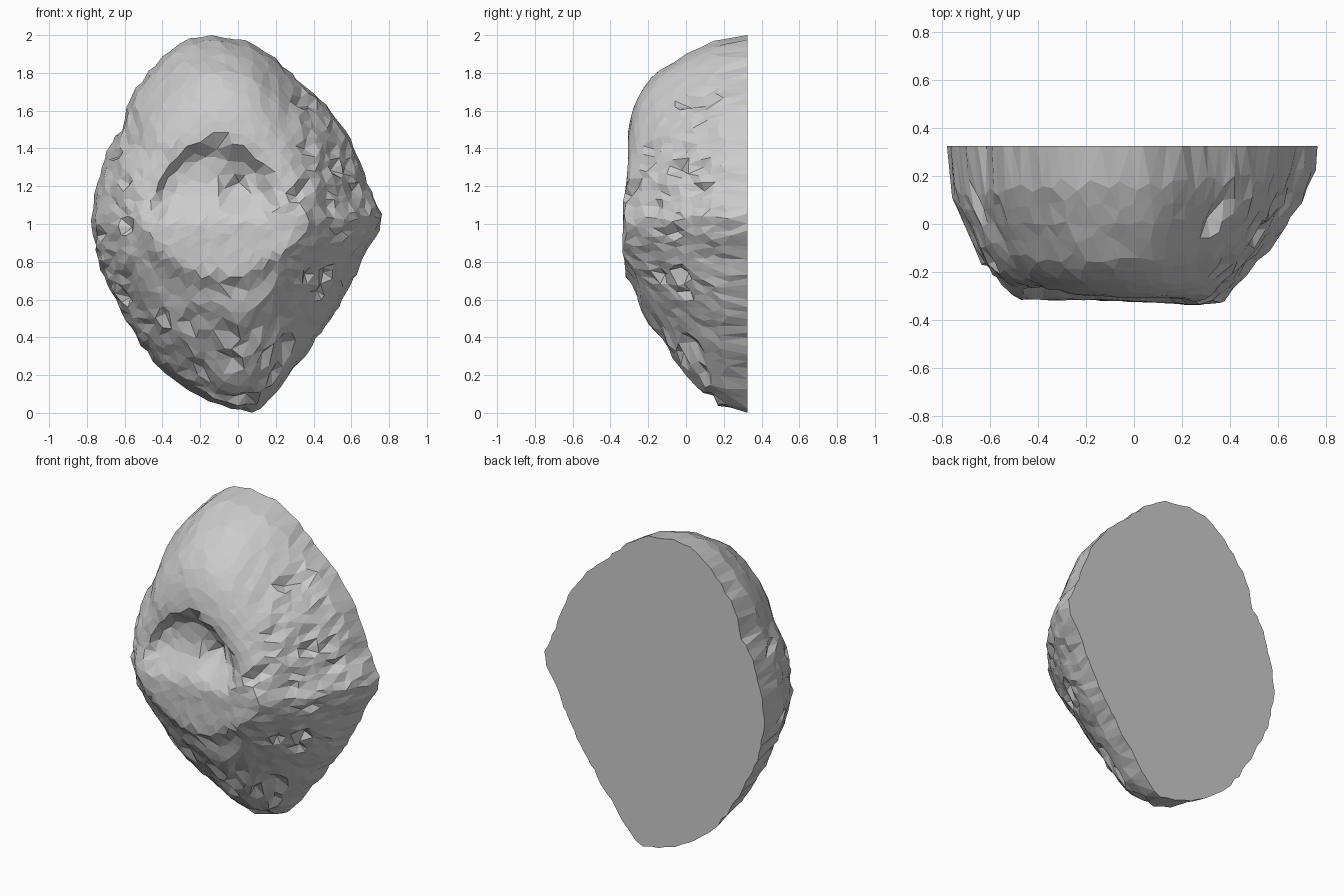
import bpy, bmesh, math, random
from mathutils import Vector
from mathutils.geometry import delaunay_2d_cdt

if "Cube" in bpy.data.objects:
    bpy.data.objects.remove(bpy.data.objects["Cube"])

random.seed(7)
RINGS = 18
BACK = 0.325

# Outline of the flat back as (x, z), anticlockwise from the right corner
OUTLINE = [(.775, 1.03), (.69, 1.2), (.61, 1.42), (.48, 1.62), (.35, 1.73), (.22, 1.86),
           (.1, 1.95), (-.1, 2.0), (-.3, 1.97), (-.43, 1.85), (-.58, 1.66), (-.62, 1.5),
           (-.69, 1.4), (-.75, 1.2), (-.775, 1.02), (-.74, .8), (-.65, .6), (-.56, .44),
           (-.48, .31), (-.38, .2), (-.22, .1), (-.07, .02), (.06, 0), (.15, .04),
           (.27, .2), (.42, .4), (.56, .62), (.66, .82)]

# Depth y from centre to rim, towards right, up, left and down
T = [0, .2, .3, .4, .5, .6, .7, .8, .9, .97, 1]
DEPTH = [[-.29, -.30, -.31, -.325, -.31, -.23, -.13, -.03, .09, .2, BACK],
         [-.29, -.295, -.30, -.305, -.305, -.285, -.24, -.16, 0, .15, BACK],
         [-.29, -.285, -.28, -.275, -.27, -.265, -.245, -.18, -.01, .12, BACK],
         [-.29, -.285, -.27, -.255, -.225, -.14, -.07, 0, .1, .18, BACK]]


def lerp_table(xs, ys, x):
    for i in range(len(xs) - 1):
        if x <= xs[i + 1]:
            f = (x - xs[i]) / (xs[i + 1] - xs[i])
            return ys[i] + f * (ys[i + 1] - ys[i])
    return ys[-1]


def step(a, b, x):
    f = min(1, max(0, (x - a) / (b - a)))
    return f * f * (3 - 2 * f)


polar = sorted((math.atan2(z - 1, x) % math.tau, math.hypot(x, z - 1)) for x, z in OUTLINE)
polar = ([(polar[-1][0] - math.tau, polar[-1][1])] + polar
         + [(polar[0][0] + math.tau, polar[0][1])])
ANGLES, RADII = zip(*polar)


def relief(x, z):
    """Spiral hollow: recess under a brow, raised lower lobe, small pit."""
    d = math.hypot(x + .12, z - 1.11)
    brow = .085 * (1 - step(.26, .33, d)) * step(.95, 1.25, z)
    e = math.hypot((x + .1) / 1.08, z - 1.1)
    lobe = -.05 * (1 - step(.38, .45, e)) * (1 - step(.95, 1.2, z))
    pit = .06 * (1 - step(.03, .1, math.hypot(x - .0, z - 1.2)))
    return brow + lobe + pit


def surface_point(u, v):
    r = min(1, math.hypot(u, v))
    a = math.atan2(v, u) % math.tau
    t = .5 * r + .5 * math.sin(r * math.pi / 2)
    rad = lerp_table(ANGLES, RADII, a) * t
    q = a / (math.pi / 2)
    i, f = int(q) % 4, step(0, 1, q - int(q))
    y = (1 - f) * lerp_table(T, DEPTH[i], t) + f * lerp_table(T, DEPTH[(i + 1) % 4], t)
    if r > .995:  # slightly ragged cut edge
        rad *= random.uniform(.985, 1.005)
        return Vector((rad * math.cos(a), BACK, max(0, 1 + rad * math.sin(a))))
    x, z = rad * math.cos(a), 1 + rad * math.sin(a)
    y = max(y + relief(x, z), -.335 + .02 * step(0, .5, abs(x - .3)))
    p = Vector((x, y, z))
    # chipped stone: stronger on the right flank, left edge and lower front
    rough = (x > .3 and z > .6) or x < -.55 or (z < .55 and x < .25)
    amp = .011 if rough else .004
    inward = (Vector((0, .3, 1)) - p).normalized()
    p += inward * random.uniform(-amp, amp)
    if rough and random.random() < .08 and r < .9:
        p += inward * .03
    return p


# Rock: jittered concentric points triangulated over a disc
pts = [Vector((0, 0))]
for k in range(1, RINGS + 1):
    n = 6 * k
    off = random.random()
    for j in range(n):
        jit = .28 if k < RINGS else 0
        rr = (k + random.uniform(-jit, jit)) / RINGS
        a = math.tau * (j + off + random.uniform(-.25, .25)) / n
        pts.append(Vector((rr * math.cos(a), rr * math.sin(a))))
pts2, _, tris, *_ = delaunay_2d_cdt(pts, [], [], 0, 1e-6)

bm = bmesh.new()
verts = [bm.verts.new(surface_point(p.x, p.y)) for p in pts2]
for tri in tris:
    bm.faces.new([verts[i] for i in tri])

# Flat cut back
rim = [e for e in bm.edges if e.is_boundary]
bmesh.ops.contextual_create(bm, geom=rim)
bmesh.ops.recalc_face_normals(bm, faces=bm.faces)

mesh = bpy.data.meshes.new("carved_rock")
bm.to_mesh(mesh)
bm.free()
rock = bpy.data.objects.new("carved_rock", mesh)
bpy.context.collection.objects.link(rock)
